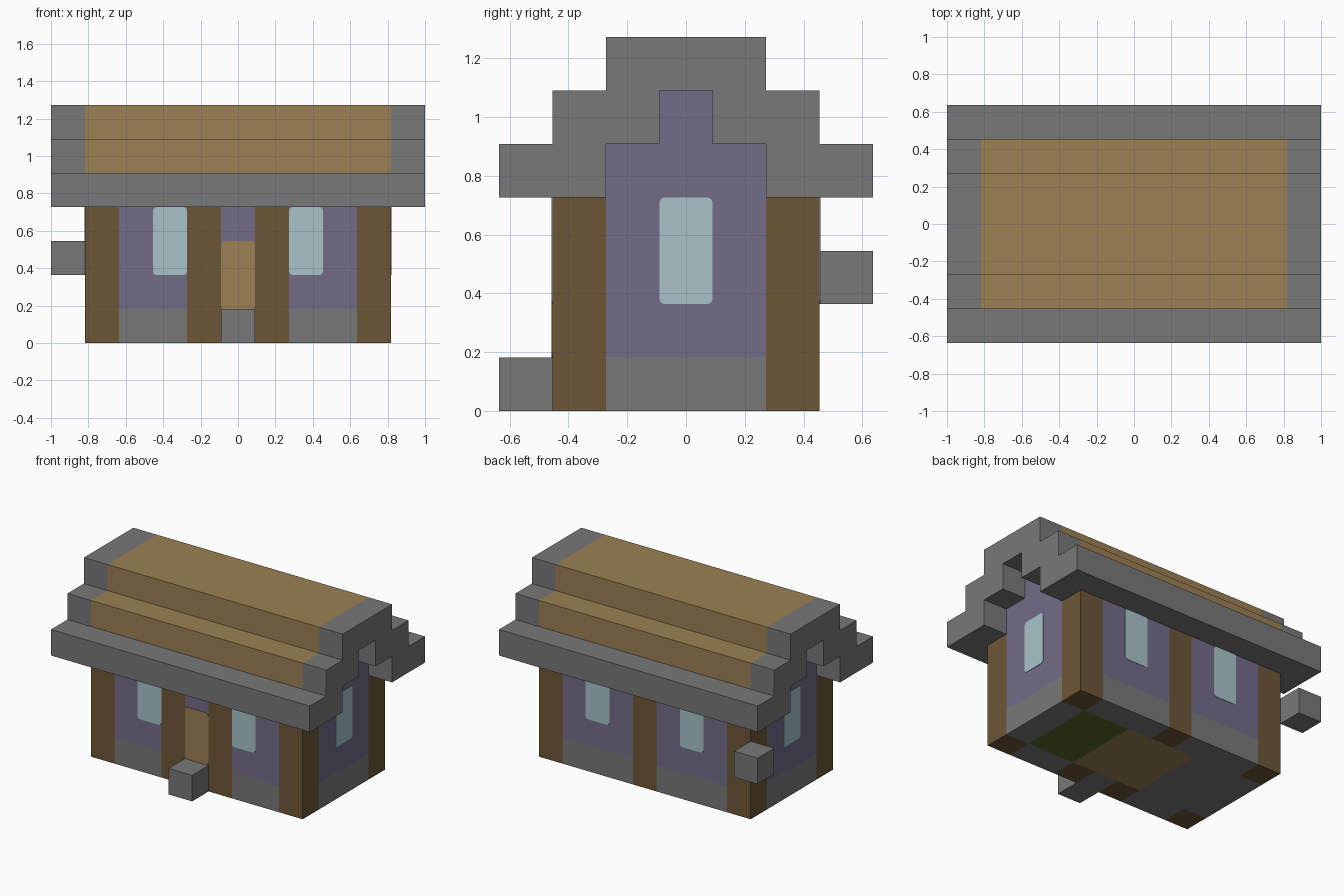
import bpy, bmesh, math
from mathutils import Matrix, Vector

U = 2 / 11  # one building block

cube = bpy.data.objects.get("Cube")
if cube:
    bpy.data.objects.remove(cube)


def material(name, rgb):
    lin = [(c / 255 / 12.92) if c < 11 else ((c / 255 + 0.055) / 1.055) ** 2.4 for c in rgb]
    m = bpy.data.materials.new(name)
    m.use_nodes = True
    m.diffuse_color = (*lin, 1)
    m.node_tree.nodes["Principled BSDF"].inputs["Base Color"].default_value = (*lin, 1)
    return m


STONE = material("grey stone", (120, 120, 120))
LOG = material("dark log", (108, 86, 54))
PLANK = material("oak plank", (156, 128, 83))
PLASTER = material("purple plaster", (115, 108, 135))
GLASS = material("pale glass", (168, 196, 202))
GRASS = material("green grass", (89, 107, 42))


def finish(name, bm, mat):
    bmesh.ops.recalc_face_normals(bm, faces=bm.faces)
    mesh = bpy.data.meshes.new(name)
    bm.to_mesh(mesh)
    bm.free()
    mesh.materials.append(mat)
    ob = bpy.data.objects.new(name, mesh)
    bpy.context.collection.objects.link(ob)
    return ob


def block(name, mat, x, y, z):
    """Box from (low, high) ranges given in blocks."""
    bm = bmesh.new()
    size = [(b - a) * U for a, b in (x, y, z)]
    mid = Vector([(a + b) / 2 * U for a, b in (x, y, z)])
    bmesh.ops.create_cube(bm, size=1, matrix=Matrix.Translation(mid) @ Matrix.Diagonal((*size, 1)))
    return finish(name, bm, mat)


def extrude_x(name, mat, half, x):
    """Mirror a half profile of (y, z) points and extrude it along x."""
    pts = half + [(-y, z) for y, z in reversed(half)]
    bm = bmesh.new()
    face = bm.faces.new([bm.verts.new((x[0] * U, y * U, z * U)) for y, z in pts])
    out = bmesh.ops.extrude_face_region(bm, geom=[face])
    verts = [v for v in out["geom"] if isinstance(v, bmesh.types.BMVert)]
    bmesh.ops.translate(bm, verts=verts, vec=((x[1] - x[0]) * U, 0, 0))
    return finish(name, bm, mat)


def plate(name, mat, across, z, distance, turn):
    """Thin round-cornered panel on the wall facing -y, turned about z."""
    bm = bmesh.new()
    y = -distance * U
    corners = [(-0.5, z[0]), (0.5, z[0]), (0.5, z[1]), (-0.5, z[1])]
    face = bm.faces.new([bm.verts.new(((across + a) * U, y + 0.004, b * U)) for a, b in corners])
    bmesh.ops.bevel(bm, geom=bm.verts[:], offset=0.02, segments=3, profile=0.5, affect='VERTICES')
    out = bmesh.ops.extrude_face_region(bm, geom=bm.faces[:])
    verts = [v for v in out["geom"] if isinstance(v, bmesh.types.BMVert)]
    bmesh.ops.translate(bm, verts=verts, vec=(0, -0.007, 0))
    bmesh.ops.rotate(bm, verts=bm.verts, matrix=Matrix.Rotation(math.radians(turn), 3, 'Z'))
    return finish(name, bm, mat)


FRONT, BACK, MIDDLE = (-2.5, -1.5), (1.5, 2.5), (-1.5, 1.5)

# Floor
block("stone_floor", STONE, (-3.5, -1.5), MIDDLE, (0, 1))
block("plank_floor", PLANK, (-1.5, 1.5), MIDDLE, (0, 1))
block("grass_floor", GRASS, (1.5, 3.5), MIDDLE, (0, 1))

# Log posts, with wall panels filling the gaps between them
for side, y, posts in (("front", FRONT, (-4, -1, 1, 4)), ("back", BACK, (-4, 0, 4))):
    for x in posts:
        block(side + "_post", LOG, (x - 0.5, x + 0.5), y, (0, 4))
    for a, b in zip(posts, posts[1:]):
        gap = (a + 0.5, b - 0.5)
        block(side + "_wall_base", STONE, gap, y, (0, 1))
        block(side + "_wall", PLASTER, gap, y, (1, 4))

# End walls with stepped gables, and the roof ends beyond them
gable = [(1.5, 1), (1.5, 5), (0.5, 5), (0.5, 6)]
roof_inside = [(0.5, 6), (0.5, 5), (1.5, 5), (1.5, 4)]
roof_top = [(2.5, 6), (1.5, 6), (1.5, 7)]
for side, s in (("left", 1), ("right", -1)):
    wall = sorted((3.5 * s, 4.5 * s))
    block(side + "_wall_base", STONE, wall, MIDDLE, (0, 1))
    extrude_x(side + "_gable_wall", PLASTER, gable, wall)
    extrude_x(side + "_roof_end", STONE,
              roof_inside + [(3.5, 4), (3.5, 5), (2.5, 5)] + roof_top,
              sorted((4.5 * s, 5.5 * s)))

# Main roof and eaves
extrude_x("plank_roof", PLANK, roof_inside + [(2.5, 4)] + roof_top, (-4.5, 4.5))
block("front_eave", STONE, (-4.5, 4.5), (-3.5, -2.5), (4, 5))
block("back_eave", STONE, (-4.5, 4.5), (2.5, 3.5), (4, 5))

# Windows and door
for side, turn in (("front", 0), ("back", 180)):
    for x in (-2, 2):
        plate(side + "_window", GLASS, x, (2, 4), 2.5, turn)
for side, turn in (("left", 90), ("right", -90)):
    plate(side + "_window", GLASS, 0, (2, 4), 4.5, turn)
plate("door", PLANK, 0, (1, 3), 2.5, 0)

# Doorstep and the loose stone at the back corner
block("doorstep", STONE, (-0.5, 0.5), (-3.5, -2.5), (0, 1))
block("corner_stone", STONE, (-5.5, -4.5), (2.5, 3.5), (2, 3))
